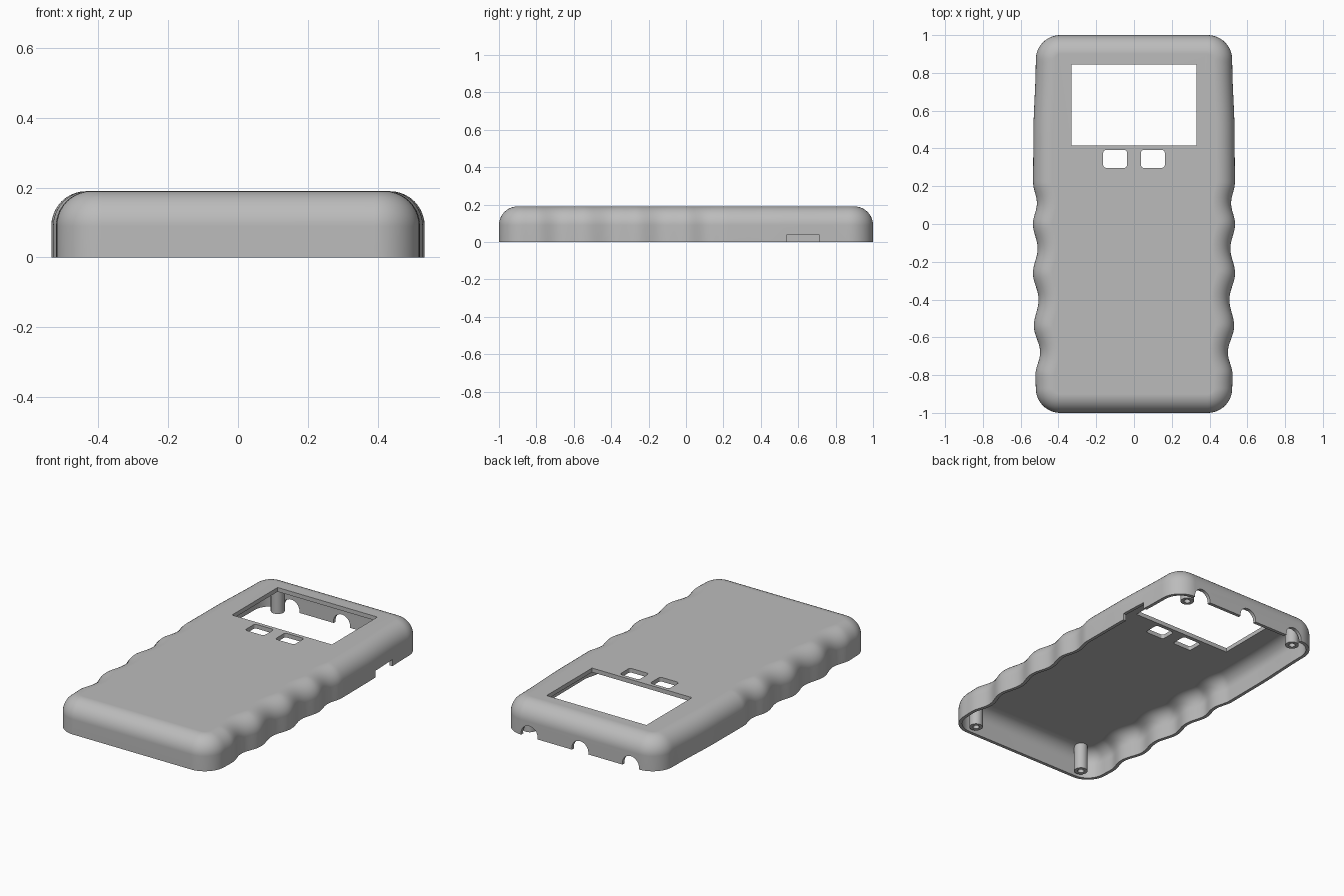
import bpy, bmesh, math
from mathutils import Vector, Matrix

if "Cube" in bpy.data.objects:
    bpy.data.objects.remove(bpy.data.objects["Cube"])

HEIGHT, FILLET, WALL, ROOF = 0.19, 0.10, 0.02, 0.025
CORNER, END = 0.13, 0.87

grey = bpy.data.materials.new("plain_grey")
grey.use_nodes = True
grey.diffuse_color = (0.5, 0.5, 0.5, 1)
grey.node_tree.nodes["Principled BSDF"].inputs["Base Color"].default_value = (0.5, 0.5, 0.5, 1)


def finish(bm, name):
    bmesh.ops.recalc_face_normals(bm, faces=bm.faces[:])
    mesh = bpy.data.meshes.new(name)
    bm.to_mesh(mesh)
    bm.free()
    mesh.materials.append(grey)
    ob = bpy.data.objects.new(name, mesh)
    bpy.context.scene.collection.objects.link(ob)
    return ob


def select(ob):
    bpy.ops.object.select_all(action='DESELECT')
    ob.select_set(True)
    bpy.context.view_layer.objects.active = ob


# Side profile: half width along the length, with four finger grips
GRIP = [(-0.87, .52), (-0.80, .522), (-0.68, .497), (-0.54, .53), (-0.40, .505),
        (-0.26, .535), (-0.13, .51), (0.0, .535), (0.11, .514), (0.22, .534),
        (0.45, .533), (0.87, .52)]


def half_width(y):
    for (y0, w0), (y1, w1) in zip(GRIP, GRIP[1:]):
        if y <= y1:
            t = (y - y0) / (y1 - y0)
            return w0 + (w1 - w0) * (1 - math.cos(math.pi * t)) / 2
    return GRIP[-1][1]


def outline():
    cx = GRIP[0][1] - CORNER
    arc = [math.pi / 2 * i / 12 for i in range(13)]
    half = [Vector((cx + CORNER * math.sin(a), -END - CORNER * math.cos(a))) for a in arc]
    steps = 120
    for i in range(1, steps):
        y = -END + 2 * END * i / steps
        half.append(Vector((half_width(y), y)))
    half += [Vector((cx + CORNER * math.cos(a), END + CORNER * math.sin(a))) for a in arc]
    return half + [Vector((-p.x, p.y)) for p in reversed(half)]


LOOP = outline()


def ring(bm, inset, z):
    verts = []
    for i, p in enumerate(LOOP):
        d = (LOOP[(i + 1) % len(LOOP)] - LOOP[i - 1]).normalized()
        verts.append(bm.verts.new((p.x - d.y * inset, p.y + d.x * inset, z)))
    return verts


# Hollow shell: roof underside, inner wall, rim, outer wall, rounded top edge
bm = bmesh.new()
arc = [math.pi / 2 * i / 10 for i in range(11)]
inner_r = FILLET - WALL
inner_top = HEIGHT - ROOF
profile = [(WALL + inner_r * (1 - math.cos(a)), inner_top - inner_r * (1 - math.sin(a)))
           for a in reversed(arc)]
profile += [(WALL, 0), (0, 0)]
profile += [(FILLET * (1 - math.cos(a)), HEIGHT - FILLET * (1 - math.sin(a))) for a in arc]
rings = [ring(bm, *p) for p in profile]
for a, b in zip(rings, rings[1:]):
    for i in range(len(a)):
        j = (i + 1) % len(a)
        bm.faces.new((a[i], a[j], b[j], b[i]))
bm.faces.new(rings[0])
bm.faces.new(rings[-1])
case_shell = finish(bm, "case_shell")


# Openings
def box_cutter(x0, x1, y0, y1, z0, z1, radius=0.0):
    bm = bmesh.new()
    bmesh.ops.create_cube(bm, size=1)
    for v in bm.verts:
        v.co = ((x0 + x1) / 2 + v.co.x * (x1 - x0),
                (y0 + y1) / 2 + v.co.y * (y1 - y0),
                (z0 + z1) / 2 + v.co.z * (z1 - z0))
    if radius:
        upright = [e for e in bm.edges if abs(e.verts[0].co.z - e.verts[1].co.z) > 0.01]
        bmesh.ops.bevel(bm, geom=upright, offset=radius, segments=4, profile=0.5, affect='EDGES')
    return finish(bm, "cutter")


def port_cutter(x):
    bm = bmesh.new()
    spin = Matrix.Translation((x, 1, 0.01)) @ Matrix.Rotation(math.pi / 2, 4, 'X')
    bmesh.ops.create_cone(bm, cap_ends=True, segments=32, radius1=0.055, radius2=0.055,
                          depth=0.12, matrix=spin)
    return finish(bm, "cutter")


cutters = [box_cutter(-0.33, 0.33, 0.415, 0.845, 0.12, 0.3),
           box_cutter(0.45, 0.6, 0.54, 0.71, -0.05, 0.04)]
cutters += [box_cutter(s * 0.1 - 0.063, s * 0.1 + 0.063, 0.297, 0.392, 0.12, 0.3, 0.015)
            for s in (-1, 1)]
cutters += [port_cutter(x) for x in (-0.335, 0, 0.335)]
for cutter in cutters:
    cutter.hide_render = True
    select(case_shell)
    mod = case_shell.modifiers.new("opening", 'BOOLEAN')
    mod.operation = 'DIFFERENCE'
    mod.solver = 'EXACT'
    mod.object = cutter
    bpy.ops.object.modifier_apply(modifier=mod.name)
    bpy.data.objects.remove(cutter)


# Screw posts with blind holes
def screw_post(name, x, y):
    bm = bmesh.new()
    path = [(0, 0.12), (0.018, 0.12), (0.018, 0.004), (0.038, 0.004), (0.038, 0.166), (0, 0.166)]
    verts = [bm.verts.new((r, 0, z)) for r, z in path]
    edges = [bm.edges.new(pair) for pair in zip(verts, verts[1:])]
    bmesh.ops.spin(bm, geom=verts + edges, cent=(0, 0, 0), axis=(0, 0, 1),
                   angle=math.tau, steps=32)
    bmesh.ops.remove_doubles(bm, verts=bm.verts[:], dist=1e-5)
    post = finish(bm, name)
    post.location = (x, y, 0)
    return post


parts = [case_shell]
for side, sx in (("left", 1), ("right", -1)):
    for end, sy in (("front", -1), ("back", 1)):
        parts.append(screw_post(f"screw_post_{end}_{side}", sx * 0.385, sy * 0.925))

# Smooth shading with crisp cut edges
for ob in parts:
    select(ob)
    bpy.ops.object.shade_smooth_by_angle(angle=math.radians(30))
weighted = case_shell.modifiers.new("even_shading", 'WEIGHTED_NORMAL')
weighted.keep_sharp = True
